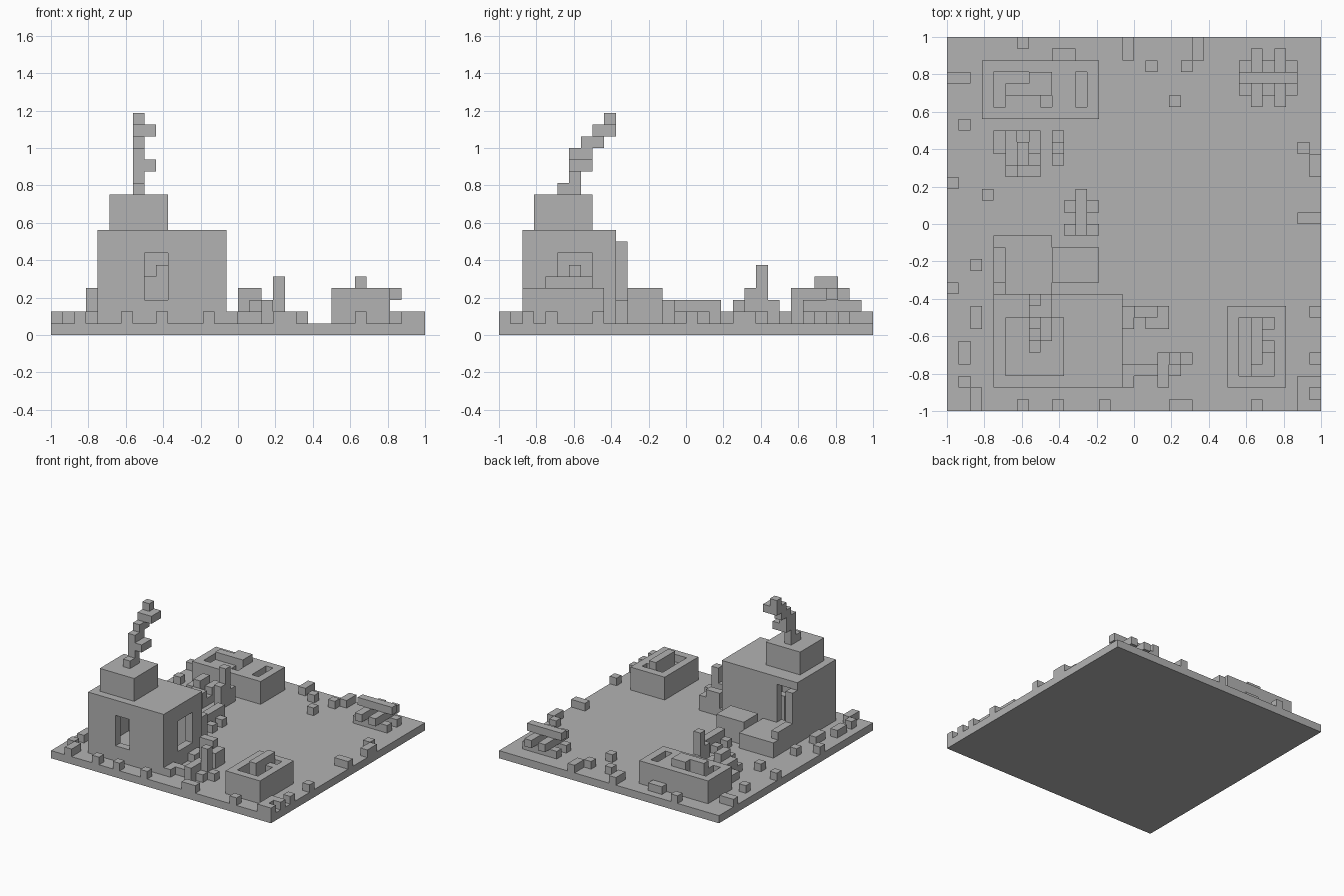
import bpy
import bmesh
from mathutils import Vector

CELL = 2 / 32  # the whole model sits on a grid of small cubes

cube = bpy.data.objects.get("Cube")
if cube:
    bpy.data.objects.remove(cube, do_unlink=True)

stone_grey = bpy.data.materials.new("stone_grey")
stone_grey.use_nodes = True
grey = (0.45, 0.45, 0.45, 1)
stone_grey.diffuse_color = grey
for node in stone_grey.node_tree.nodes:
    if node.type == 'BSDF_PRINCIPLED':
        node.inputs["Base Color"].default_value = grey


def add_box(bm, start, end):
    """Add a block between two grid corners."""
    low, high = Vector(start), Vector(end)
    made = bmesh.ops.create_cube(bm, size=1)
    for vert in made["verts"]:
        grid = (low + high) / 2 + vert.co * (high - low)
        vert.co = (grid - Vector((16, 16, 0))) * CELL


def make_part(name, *boxes):
    """Make one object from several blocks."""
    bm = bmesh.new()
    for start, end in boxes:
        add_box(bm, start, end)
    mesh = bpy.data.meshes.new(name)
    bm.to_mesh(mesh)
    bm.free()
    mesh.materials.append(stone_grey)
    part = bpy.data.objects.new(name, mesh)
    bpy.context.scene.collection.objects.link(part)
    return part


def carve(part, *boxes):
    """Cut blocks out of a part, then discard the cutters."""
    cutters = []
    for box in boxes:
        cutter = make_part("cutter", box)
        cutter.hide_render = True
        modifier = part.modifiers.new("opening", 'BOOLEAN')
        modifier.operation = 'DIFFERENCE'
        modifier.solver = 'EXACT'
        modifier.object = cutter
        cutters.append(cutter)
    graph = bpy.context.evaluated_depsgraph_get()
    carved = bpy.data.meshes.new_from_object(part.evaluated_get(graph))
    part.modifiers.clear()
    part.data = carved
    for cutter in cutters:
        bpy.data.objects.remove(cutter, do_unlink=True)


def make_stones(name, cells, width=1, depth=1):
    """Scatter low stones of one footprint on the ground."""
    make_part(name, *[((x, y, 1), (x + width, y + depth, 2)) for x, y in cells])


# Ground slab
make_part("ground_slab", ((0, 0, 0), (32, 32, 1)))

# Hollow house with front, side and back openings
house = make_part("house_walls", ((4, 2, 1), (15, 10, 9)))
carve(house,
      ((5, 3, 1.5), (14, 9, 8)),
      ((8, 1, 3), (10, 4, 7)),
      ((13, 5, 3), (16, 8, 7)),
      ((5, 8, 3), (7, 11, 8)))
make_part("house_furniture",
          ((8, 6, 1), (10, 7, 5)),
          ((9, 6, 5), (10, 7, 6)))
make_part("chimney", ((5, 3, 9), (10, 8, 12)))

# Smoke drifting up and backwards
make_part("smoke",
          ((7, 5, 12), (8, 7, 13)),
          ((7, 6, 13), (8, 7, 14)),
          ((7, 6, 14), (9, 8, 15)),
          ((7, 6, 15), (8, 8, 16)),
          ((7, 7, 16), (8, 9, 17)),
          ((7, 8, 17), (9, 10, 18)),
          ((7, 9, 18), (8, 10, 19)))

# Porch behind the house
make_part("porch_floor", ((4, 10, 1), (9, 15, 3)))
make_part("porch_post", ((4, 10, 1), (5, 11, 8)))
make_part("porch_rail", ((4, 11, 1), (5, 14, 4)))
make_part("porch_store", ((9, 11, 1), (13, 14, 4)))

# Open box at the front
front_box = make_part("front_box", ((24, 2, 1), (29, 9, 4)))
carve(front_box, ((25, 3, 2), (28, 8, 5)))
make_part("front_box_contents",
          ((26, 4, 1), (27, 8, 5)),
          ((26, 3, 1), (28, 5, 3)),
          ((27, 6, 1), (28, 7, 4)))

# Open box at the back
back_box = make_part("back_box", ((3, 25, 1), (13, 30, 4)))
carve(back_box,
      ((4, 26, 2), (9, 29, 5)),
      ((11, 26, 2), (12, 29, 5)))
make_part("back_box_contents",
          ((7, 27, 1), (9, 29, 5)),
          ((5, 27, 1), (7, 28, 5)),
          ((5, 26, 1), (8, 27, 4)))

# Stacked logs, each layer crossing the one below
make_part("log_stack",
          *[((25, y, 1), (30, y + 1, 2)) for y in (27, 29)],
          *[((x, 26, 2), (x + 1, 31, 3)) for x in (26, 28)],
          ((25, 28, 3), (30, 29, 4)))

# Shrubs beside the house
make_part("side_shrub",
          ((15, 7, 1), (16, 9, 2)),
          ((16, 8, 1), (18, 9, 4)),
          ((17, 7, 1), (18, 8, 3)),
          ((18, 7, 1), (19, 9, 3)))
make_part("front_shrub",
          ((15, 3, 1), (20, 4, 2)),
          ((15, 2, 1), (16, 3, 2)),
          ((18, 2, 1), (19, 5, 3)),
          ((19, 4, 1), (20, 5, 5)),
          ((20, 4, 1), (21, 5, 2)))

# Crossed timber and shrubs in the yard
make_part("crossed_timber",
          ((11, 15, 1), (12, 19, 3)),
          *[((10, y, 1), (13, y + 1, 2)) for y in (15, 17)])
make_part("yard_shrub",
          ((4, 22, 1), (7, 24, 2)),
          ((5, 20, 1), (8, 22, 2)),
          ((5, 21, 2), (6, 24, 3)),
          ((6, 20, 2), (8, 21, 3)),
          ((7, 22, 1), (8, 24, 3)),
          ((6, 21, 2), (7, 23, 4)))
make_part("yard_post",
          ((9, 21, 1), (10, 22, 4)),
          ((9, 22, 1), (10, 23, 6)),
          ((9, 23, 1), (10, 24, 3)))

# Stones around the edge of the ground
make_stones("front_stones", [(6, 0), (9, 0), (13, 0), (26, 0), (30, 1)])
make_stones("right_stones", [(1, 2), (0, 10), (2, 12), (3, 18), (0, 19), (1, 24)])
make_stones("left_stones", [(31, 4), (31, 8), (30, 22)])
make_stones("back_stones", [(6, 31), (17, 29), (20, 29), (19, 26)])
make_stones("wide_stones", [(19, 0), (30, 0), (30, 2), (30, 16), (9, 30), (0, 28)], width=2)
make_stones("deep_stones", [(2, 0), (1, 4), (2, 7), (31, 20), (15, 30), (21, 30)], depth=2)
